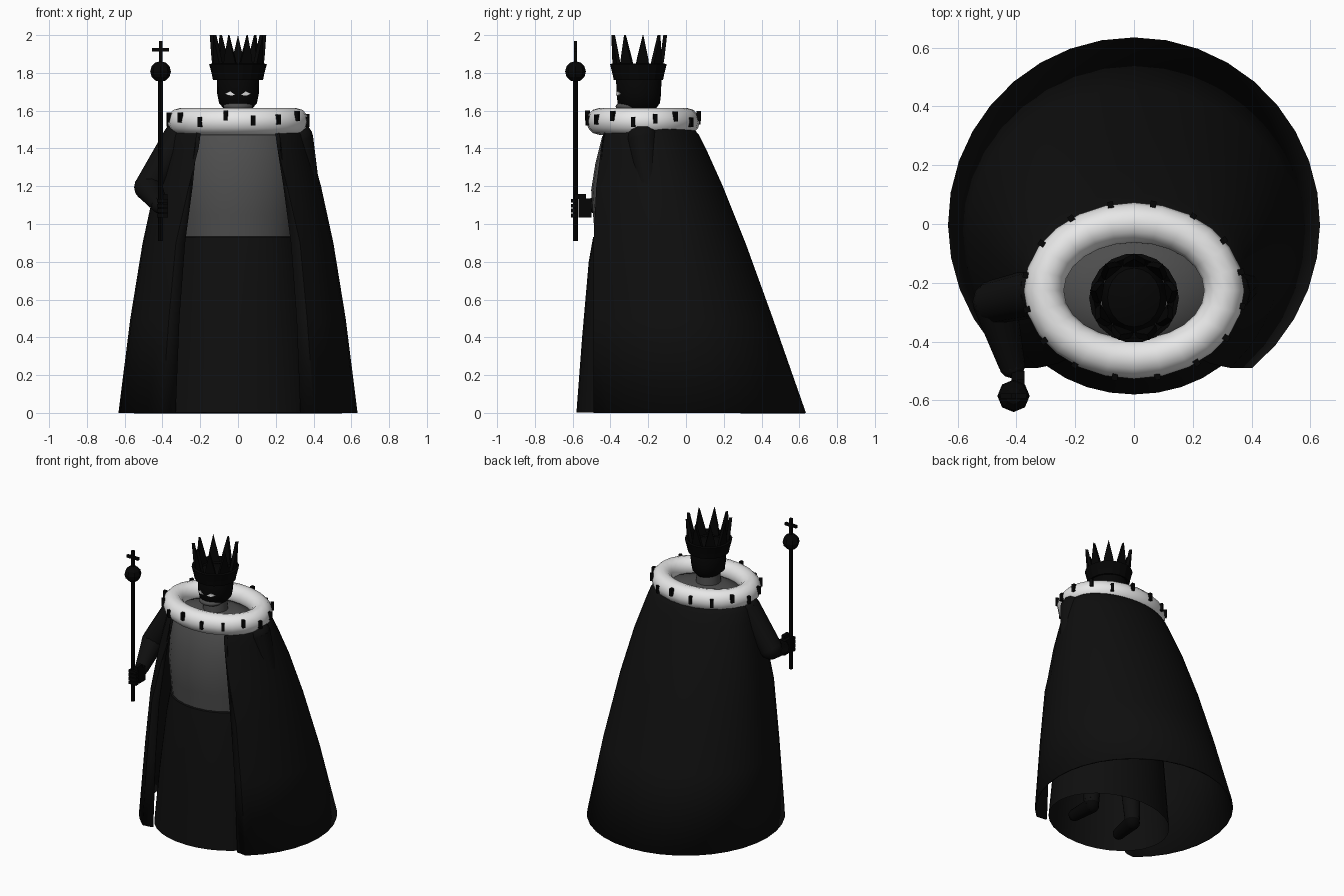
import bpy, bmesh, math
from mathutils import Vector, Matrix

if "Cube" in bpy.data.objects:
    bpy.data.objects.remove(bpy.data.objects["Cube"])

def material(name, r, g, b):
    m = bpy.data.materials.new(name)
    m.diffuse_color = (r, g, b, 1)
    m.use_nodes = True
    m.node_tree.nodes["Principled BSDF"].inputs["Base Color"].default_value = m.diffuse_color
    return m

BLACK = material("robe black", 0.0045, 0.0045, 0.0045)
JET = material("jet black", 0.0015, 0.0015, 0.0015)
GREY = material("shirt grey", 0.075, 0.075, 0.075)
WHITE = material("fur white", 0.8, 0.8, 0.8)

def finish(name, bm, mat, smooth=True):
    bmesh.ops.recalc_face_normals(bm, faces=bm.faces)
    me = bpy.data.meshes.new(name)
    bm.to_mesh(me)
    bm.free()
    me.materials.append(mat)
    ob = bpy.data.objects.new(name, me)
    bpy.context.collection.objects.link(ob)
    if smooth:
        bpy.context.view_layer.objects.active = ob
        ob.select_set(True)
        bpy.ops.object.shade_smooth_by_angle(angle=math.radians(40))
        ob.select_set(False)
    return ob

def loft(name, rings, mat, around=True, along=False, caps=(False, False), smooth=True):
    """Skin a list of point rings."""
    bm = bmesh.new()
    vs = [[bm.verts.new(p) for p in r] for r in rings]
    n, m = len(vs[0]), len(vs)
    for i in range(m if along else m - 1):
        a, b = vs[i], vs[(i + 1) % m]
        for j in range(n if around else n - 1):
            k = (j + 1) % n
            bm.faces.new((a[j], a[k], b[k], b[j]))
    if caps[0]:
        bm.faces.new(vs[0])
    if caps[1]:
        bm.faces.new(vs[-1])
    return finish(name, bm, mat, smooth)

def ellipse(z, rx, ry, cy, n=24):
    return [(rx * math.cos(2 * math.pi * i / n), cy + ry * math.sin(2 * math.pi * i / n), z)
            for i in range(n)]

def limb(name, pts, mat, seg=12, balls=True):
    """Tapered limb through (x, y, z, radius) points with rounded joints."""
    bm = bmesh.new()
    for p in pts if balls else []:
        bmesh.ops.create_uvsphere(bm, u_segments=seg, v_segments=8, radius=p[3],
                                  matrix=Matrix.Translation(p[:3]))
    for p, q in zip(pts, pts[1:]):
        a, b = Vector(p[:3]), Vector(q[:3])
        rot = (b - a).to_track_quat('Z', 'Y').to_matrix().to_4x4()
        bmesh.ops.create_cone(bm, segments=seg, radius1=p[3], radius2=q[3], depth=(b - a).length,
                              cap_ends=True, matrix=Matrix.Translation((a + b) / 2) @ rot)
    return finish(name, bm, mat)

def box(name, loc, size, mat, rot=None):
    bm = bmesh.new()
    m = Matrix.Translation(loc) @ (rot or Matrix.Identity(4)) @ Matrix.Diagonal((*size, 1))
    bmesh.ops.create_cube(bm, size=1, matrix=m)
    return finish(name, bm, mat, False)

def ball(name, loc, size, mat, seg=20, rings=12, smooth=True):
    bm = bmesh.new()
    bmesh.ops.create_uvsphere(bm, u_segments=seg, v_segments=rings, radius=1,
                              matrix=Matrix.Translation(loc) @ Matrix.Diagonal((*size, 1)))
    return finish(name, bm, mat, smooth)

# Cape: open at the front, (z, half width, centre y, back depth, front depth, front y, edge x)
rows = [(1.53, .33, -.19, .21, .28, -.41, .20), (1.47, .365, -.18, .25, .31, -.44, .215),
        (1.4, .385, -.16, .265, .345, -.45, .22), (1.2, .44, -.12, .315, .44, -.475, .24),
        (.9, .505, -.08, .395, .54, -.49, .28), (.5, .57, -.03, .49, .6, -.49, .31),
        (0, .633, 0, .635, .635, -.49, .33)]
rings = []
for z, rx, cy, back, front, yf, xe in rows:
    end = math.asin((cy - yf) / front)
    ring = [(xe, yf + .01, z)]
    for i in range(29):
        a = -end + (math.pi + 2 * end) * i / 28
        ring.append((rx * math.cos(a), cy + (back if math.sin(a) > 0 else front) * math.sin(a), z))
    ring.append((-xe, yf + .01, z))
    rings.append(ring)
cape = loft("cape", rings, BLACK, around=False)
thick = cape.modifiers.new("thickness", 'SOLIDIFY')
thick.thickness = .01

# Gown and shirt
loft("gown", [ellipse(z, rx, ry, cy, 32) for z, rx, ry, cy in
              [(0.003, .42, .33, -.25), (.4, .385, .305, -.245), (.8, .34, .28, -.235),
               (.93, .32, .262, -.23), (.94, .29, .24, -.23)]], BLACK)
loft("shirt", [ellipse(z, rx, ry, -.23) for z, rx, ry in
               [(.9, .305, .25), (1.05, .32, .262), (1.18, .33, .272), (1.32, .325, .25),
                (1.46, .3, .215), (1.52, .25, .175), (1.55, .12, .1)]], GREY, caps=(True, True))

# Fur collar with dark tufts
rings = []
for i in range(24):
    a = 2 * math.pi * i / 24
    rings.append([((.307 + .068 * math.cos(b)) * math.cos(a),
                   -.227 + (.232 + .068 * math.cos(b)) * math.sin(a),
                   1.543 + .071 * math.sin(b)) for b in [2 * math.pi * j / 12 for j in range(12)]])
loft("fur_collar", rings, WHITE, along=True)
for i in range(16):
    a = 2 * math.pi * (i + .55) / 16
    z = 1.557 + .018 * math.sin(i * 2.4)
    box("fur_tuft", (.373 * math.cos(a), -.227 + .299 * math.sin(a), z), (.022, .02, .052), JET,
        Matrix.Rotation(a, 4, 'Z'))

# Arms: one raised outside the cape, one hidden below it
limb("raised_arm", [(-.315, -.23, 1.455, .085), (-.475, -.265, 1.195, .075),
                    (-.415, -.48, 1.1, .045)], BLACK)
limb("hidden_arm", [(.315, -.23, 1.455, .083), (.37, -.2, 1.2, .06), (.39, -.21, .95, .045)], BLACK)
limb("hidden_hand", [(.39, -.21, .94, .04), (.39, -.22, .87, .03)], JET)

# Gripping hand
box("palm", (-.395, -.535, 1.085), (.045, .07, .1), JET)
for i in range(4):
    box("finger", (-.4, -.595, 1.045 + .026 * i), (.06, .025, .02), JET)
box("thumb", (-.385, -.56, 1.145), (.025, .06, .025), JET)

# Sceptre
X, Y = -.41, -.585
limb("sceptre_rod", [(X, Y, .91, .013), (X, Y, 1.77, .013)], JET, 8, False)
ball("sceptre_orb", (X, Y, 1.807), (.055, .055, .055), JET, 8, 6, False)
box("sceptre_cross_post", (X, Y, 1.91), (.018, .018, .12), JET)
box("sceptre_cross_bar", (X, Y, 1.922), (.09, .018, .018), JET)

# Head, grey jaw and neck
HY = -.25
loft("head", [ellipse(z, rx, ry, HY, 20) for z, rx, ry in
              [(1.61, .075, .09), (1.64, .1, .112), (1.69, .11, .118), (1.77, .112, .12),
               (1.82, .09, .1), (1.84, .04, .05)]], JET, caps=(True, True))
loft("neck", [ellipse(z, r, r, HY, 16) for z, r in [(1.5, .085), (1.63, .075)]], GREY)
ball("chin", (0, -.305, 1.622), (.078, .068, .028), GREY)

# Slanted eye plates
for s in (-1, 1):
    bm = bmesh.new()
    pts = [(.015, 1.683), (.045, 1.679), (.066, 1.69), (.04, 1.702)]
    skin = [bm.verts.new((s * x, HY - .12 * math.sqrt(1 - (x / .112) ** 2) - .003, z)) for x, z in pts]
    f = bm.faces.new(skin if s > 0 else skin[::-1])
    ex = bmesh.ops.extrude_face_region(bm, geom=[f])
    bmesh.ops.translate(bm, vec=(0, .008, 0),
                        verts=[v for v in ex["geom"] if isinstance(v, bmesh.types.BMVert)])
    finish("eye", bm, WHITE, False)

# Crown: flared band with nine leaning spikes
CY = -.252
band = loft("crown_band", [ellipse(z, r, r, CY, 18) for z, r in
                           [(1.765, .118), (1.8, .125), (1.85, .138)]], JET, smooth=False)
mod = band.modifiers.new("thickness", 'SOLIDIFY')
mod.thickness = .015
for i in range(9):
    bm = bmesh.new()
    mat = Matrix.Translation((0, CY, 0)) @ Matrix.Rotation(math.radians(90 + 40 * i), 4, 'Z')
    prof = [(-.038, 1.82, .128), (.038, 1.82, .128), (.028, 1.88, .138), (0, 2.0, .152), (-.028, 1.88, .138)]
    front = [bm.verts.new(mat @ Vector((r, t, z))) for t, z, r in prof]
    rear = [bm.verts.new(mat @ Vector((r - .02, t, z))) for t, z, r in prof]
    bm.faces.new(front)
    bm.faces.new(rear[::-1])
    for j in range(5):
        k = (j + 1) % 5
        bm.faces.new((front[k], front[j], rear[j], rear[k]))
    finish("crown_spike", bm, JET, False)

# Legs and shoes beneath the gown
for s in (-1, 1):
    limb("leg", [(s * .13, -.22, .88, .1), (s * .15, -.23, .48, .075), (s * .17, -.22, .08, .05)], BLACK)
    limb("shoe", [(s * .17, -.22, .05, .05), (s * .185, -.37, .04, .04)], JET)
